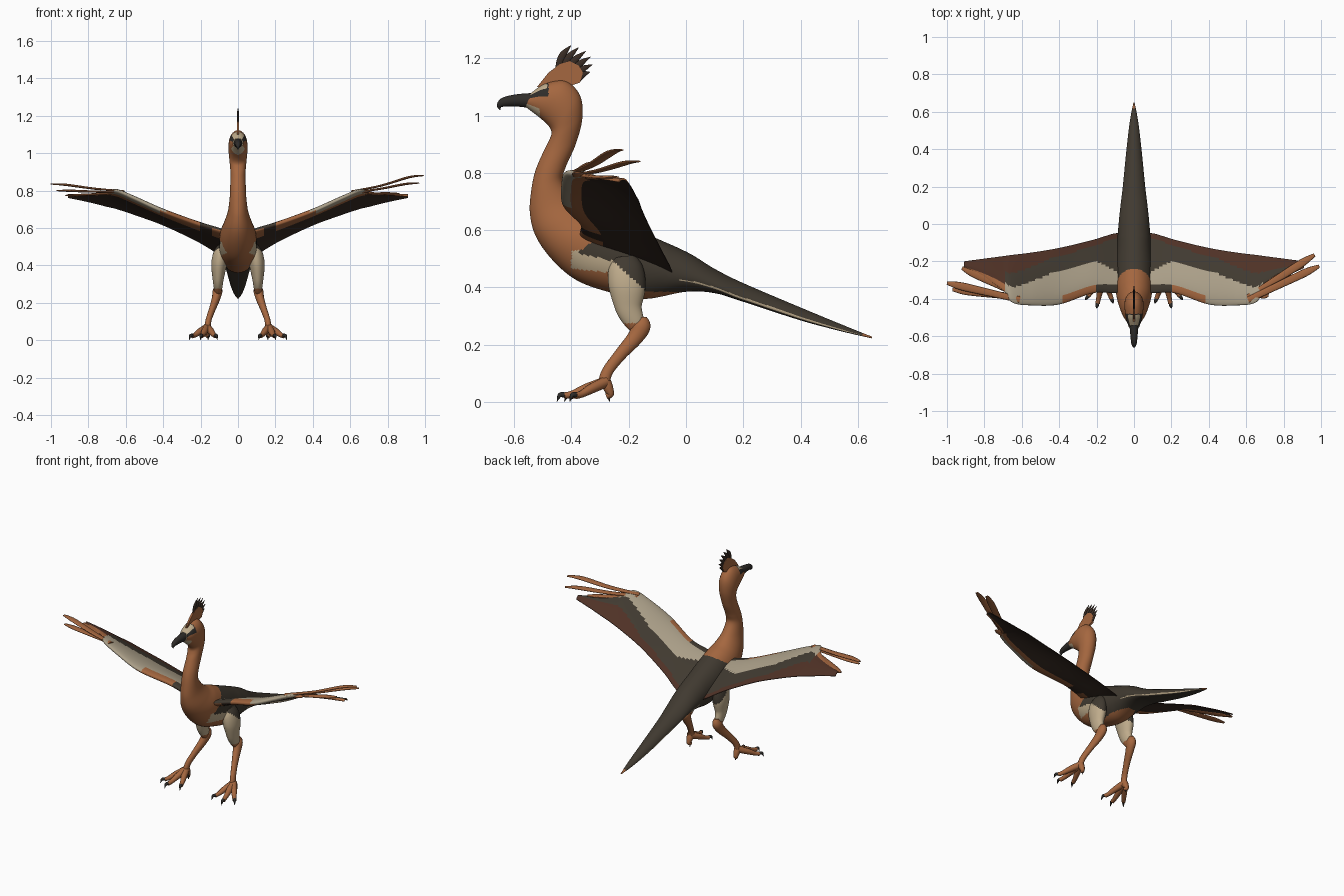
import bpy
import bmesh
from math import cos, sin, pi, sqrt
from mathutils import Vector

cube = bpy.data.objects.get("Cube")
if cube:
    bpy.data.objects.remove(cube, do_unlink=True)


def material(name, rgb):
    mat = bpy.data.materials.new(name)
    mat.use_nodes = True
    colour = (*rgb, 1)
    mat.diffuse_color = colour
    node = mat.node_tree.nodes["Principled BSDF"]
    node.inputs["Base Color"].default_value = colour
    node.inputs["Roughness"].default_value = 0.8
    return mat


RUST, DARK, CREAM, SAND, MAROON, BLACK, UMBER = range(7)
PALETTE = [
    material("rust", (0.375, 0.135, 0.05)),
    material("dark_feather", (0.052, 0.042, 0.030)),
    material("cream", (0.52, 0.41, 0.26)),
    material("sand", (0.41, 0.35, 0.25)),
    material("maroon", (0.078, 0.031, 0.019)),
    material("horn_black", (0.028, 0.025, 0.022)),
    material("umber", (0.042, 0.026, 0.018)),
]


def spline(rows, steps):
    """Smooth Catmull-Rom interpolation of equal-length rows."""
    out = []
    last = len(rows) - 1
    for i in range(last):
        p0, p1, p2, p3 = (rows[min(max(i + k, 0), last)] for k in (-1, 0, 1, 2))
        for s in range(steps):
            t = s / steps
            out.append([b + t / 2 * (c - a + t * (2 * a - 5 * b + 4 * c - d + t * (3 * (b - c) + d - a)))
                        for a, b, c, d in zip(p0, p1, p2, p3)])
    out.append(list(rows[-1]))
    return out


def loft(name, rings, paint):
    """Skin closed rings; paint is a colour or a rule (centre, round fraction)."""
    bm = bmesh.new()
    loops = [[bm.verts.new(p) for p in ring] for ring in rings]
    n = len(rings[0])
    for a, b in zip(loops, loops[1:]):
        for k in range(n):
            j = (k + 1) % n
            face = bm.faces.new((a[k], a[j], b[j], b[k]))
            face.smooth = True
            v = (k + 0.5) / n
            face.material_index = paint(face.calc_center_median(), v) if callable(paint) else paint
    for loop in (loops[0], loops[-1]):
        cap = bm.faces.new(loop)
        cap.material_index = loop[0].link_faces[0].material_index
    bmesh.ops.recalc_face_normals(bm, faces=bm.faces)
    mesh = bpy.data.meshes.new(name)
    bm.to_mesh(mesh)
    bm.free()
    for mat in PALETTE:
        mesh.materials.append(mat)
    obj = bpy.data.objects.new(name, mesh)
    bpy.context.collection.objects.link(obj)


def tube(name, rows, paint, wide=1, deep=1, side=1, sides=14, steps=6):
    """Tapered tube through (x, y, z, radius) rows, optionally flattened."""
    path = spline([(x * side, y, z, r) for x, y, z, r in rows], steps)
    pts = [Vector(p[:3]) for p in path]
    whole = (pts[-1] - pts[0]).normalized()
    ref = Vector((0, 1, 0)) if abs(whole.x) > 0.6 else Vector((1, 0, 0))
    rings = []
    for i, p in enumerate(pts):
        t = (pts[min(i + 1, len(pts) - 1)] - pts[max(i - 1, 0)]).normalized()
        a = (ref - t * ref.dot(t)).normalized()
        b = t.cross(a)
        r = max(path[i][3], 0.0008)
        rings.append([p + r * (a * wide * cos(2 * pi * k / sides) + b * deep * sin(2 * pi * k / sides))
                      for k in range(sides)])
    loft(name, rings, paint)


# Head, neck, torso and tail: lower y, z, upper y, z, half width
BODY = [
    (-.56, 1.03, -.54, 1.08, .028), (-.52, 1.0, -.49, 1.112, .043), (-.485, .97, -.42, 1.12, .05),
    (-.47, .945, -.37, 1.07, .05), (-.475, .92, -.362, .99, .045), (-.495, .88, -.385, .9, .04),
    (-.525, .81, -.42, .82, .042), (-.54, .74, -.43, .77, .045), (-.545, .66, -.39, .71, .055),
    (-.525, .58, -.34, .67, .075), (-.47, .5, -.29, .65, .093), (-.39, .43, -.24, .63, .1),
    (-.29, .39, -.17, .6, .1), (-.15, .36, -.1, .57, .092), (0, .385, .01, .52, .082),
    (.1, .38, .1, .465, .072), (.2, .35, .2, .415, .06), (.4, .285, .4, .33, .04),
    (.55, .245, .55, .268, .022), (.65, .222, .65, .228, .003),
]


def body_paint(c, v):
    h = cos(2 * pi * v)
    if c.y > -0.02:
        if c.y > 0.62:
            return RUST
        return CREAM if -0.32 < h < min(0.04, c.y - 0.25) else DARK
    if c.z > 0.95:
        if c.y < -0.485 and h > 0.68:
            return CREAM
        if c.y < -0.48 and h > 0.2:
            return BLACK
        return CREAM if c.y < -0.51 and h < -0.55 else RUST
    flank = c.z > 0.52 - 0.22 * (c.y + 0.38) or c.y > -0.2 and c.z > 0.385
    if flank and c.y > -0.38 + 1.3 * (c.z - 0.52):
        return DARK
    if c.y > -0.4 and 0.465 - 0.1 * (c.y + 0.4) < c.z < 0.53:
        return CREAM
    return RUST


# The tail is widest near its lower edge, so its sides roll outward
BODY_SIDES = 96
rings = []
for ly, lz, uy, uz, w in spline(BODY, 14):
    low, up = Vector((0, ly, lz)), Vector((0, uy, uz))
    mid, half = (low + up) / 2, (up - low) / 2
    sag = 0.5 * min(max((mid.y + 0.08) * 4, 0), 1)
    angles = [2 * pi * k / BODY_SIDES for k in range(BODY_SIDES)]
    rings.append([mid + half * (cos(a) - sag * sin(a) ** 2) + Vector((w * sin(a), 0, 0)) for a in angles])
loft("body", rings, body_paint)

# Hooked beak and crest
tube("beak", [(0, -.53, 1.052, .028), (0, -.59, 1.053, .022), (0, -.635, 1.047, .017),
              (0, -.651, 1.034, .01), (0, -.649, 1.02, .001)], BLACK, wide=0.9)
crest = [(-.52, 1.1), (-.48, 1.15), (-.44, 1.18), (-.405, 1.19), (-.375, 1.175),
         (-.36, 1.15), (-.37, 1.115), (-.4, 1.105), (-.43, 1.08)]
loft("crest", [[(x, y, z) for y, z in crest] for x in (-.006, .006)], RUST)
SPIKES = [(-.402, 1.245), (-.375, 1.238), (-.35, 1.225), (-.333, 1.205), (-.327, 1.178), (-.335, 1.152)]
for i, (y, z) in enumerate(SPIKES):
    by, bz = -.45 + .014 * i, 1.16 - .008 * i
    tube(f"crest_feather_{i}", [(0, by, bz, .008), (0, (by + y) / 2 - .006, (bz + z) / 2 + .006, .013),
                                (0, y, z, .001)], UMBER, wide=0.45)

# Wing stations: x, leading y, z, trailing y, z, thickness
WING = [
    (.04, -.37, .57, -.06, .44, .03), (.1, -.37, .59, -.05, .46, .03), (.22, -.37, .625, -.085, .53, .028),
    (.4, -.43, .69, -.128, .615, .026), (.55, -.435, .758, -.153, .67, .025), (.65, -.42, .8, -.165, .703, .021),
    (.7, -.355, .79, -.172, .715, .01), (.8, -.288, .779, -.185, .74, .005), (.91, -.235, .769, -.2, .763, .002),
]


def wing_paint(c, v):
    f, x = (1 - cos(2 * pi * v)) / 2, abs(c.x)
    if v > 0.5:
        if x > 0.68:
            return RUST if f < 0.12 else UMBER
        if f < 0.13 and x > 0.42:
            return SAND
        return RUST if f < 0.25 and not 0.14 < x < 0.2 else UMBER
    if x > 0.69:
        if f < 0.2:
            return RUST
        return DARK if f < 0.55 and c.x > 0 else MAROON
    if f < 0.16 and x < 0.38:
        return RUST if x > 0.2 else DARK
    out = max(0, x - 0.45)
    if f < 0.57 - 1.2 * out - 2 * max(0, 0.2 - x):
        return SAND
    return DARK if f < 0.93 - 0.2 * x - 0.9 * out else MAROON


def wing(name, side):
    n, rings = 72, []
    for x, ly, lz, ty, tz, th in spline(WING, 18):
        ring = []
        for k in range(n):
            a = 2 * pi * k / n
            f = (1 - cos(a)) / 2
            thick = th * 2.1 * sqrt(f) * (1 - f) ** 1.5 + 0.002
            sign = 0 if k in (0, n // 2) else (1 if k < n / 2 else -1)
            ring.append((x * side, ly + (ty - ly) * f, lz + (tz - lz) * f + .05 * f * (1 - f) + sign * thick))
        rings.append(ring)
    loft(name, rings, wing_paint)


# Long finger feathers differ a little between the two wings
TIPS = {
    "left": [(.99, -.225, .88), (.965, -.165, .84), (.86, -.24, .785), (.72, -.38, .80)],
    "right": [(1.0, -.315, .835), (.97, -.35, .80), (.92, -.235, .775)],
}


def finger_feathers(label, side):
    for i, (x, y, z) in enumerate(TIPS[label]):
        sx, sy, sz = .61, -.405 + .012 * i, .797 - .006 * i
        rows = [(sx, sy, sz, .016), (sx + .4 * (x - sx), sy + .4 * (y - sy), sz + .35 * (z - sz), .019),
                (sx + .8 * (x - sx), sy + .8 * (y - sy), sz + .9 * (z - sz), .021), (x, y, z, .009)]
        tube(f"{label}_finger_feather_{i}", rows, RUST, deep=0.3, side=side, sides=12)


# Legs and feet
TOES = {"inner": (.12, -.40), "middle": (.195, -.425), "outer": (.245, -.385), "back": (.16, -.275)}


def thigh_paint(c, v):
    if c.z < 0.275:
        return RUST
    return DARK if c.z > 0.38 - 0.9 * (c.y + 0.13) else CREAM


def leg(label, side):
    tube(f"{label}_thigh", [(.08, -.215, .5, .045), (.093, -.21, .46, .062), (.102, -.205, .4, .064),
                            (.106, -.2, .33, .047), (.107, -.18, .28, .035), (.108, -.165, .25, .022)],
         thigh_paint, wide=0.64, side=side, sides=36, steps=10)
    tube(f"{label}_shin", [(.107, -.155, .295, .018), (.109, -.155, .265, .032), (.118, -.18, .222, .028),
                           (.138, -.23, .165, .022), (.158, -.275, .105, .02), (.165, -.29, .05, .022)],
         RUST, wide=0.8, side=side)
    for toe, (x, y) in TOES.items():
        sx, sy = .165, -.28
        dx, dy = x - sx, y - sy
        if toe == "back":
            dx, dy = 0, .02
        tube(f"{label}_{toe}_toe", [(sx, sy, .07, .02), (sx + dx * .45, sy + dy * .45, .048, .018),
                                    (sx + dx * .8, sy + dy * .8, .028, .013), (x, y, .022, .012)],
             RUST, side=side, sides=10)
        ahead = Vector((dx, dy, 0)).normalized() * .026
        if toe == "back":
            ahead *= 0.3
        tube(f"{label}_{toe}_claw", [(x, y, .025, .01), (x + ahead.x * .6, y + ahead.y * .6, .024, .008),
                                     (x + ahead.x, y + ahead.y, .002, .001)], BLACK, side=side, sides=8)


for label, side in (("left", 1), ("right", -1)):
    wing(f"{label}_wing", side)
    finger_feathers(label, side)
    leg(label, side)
